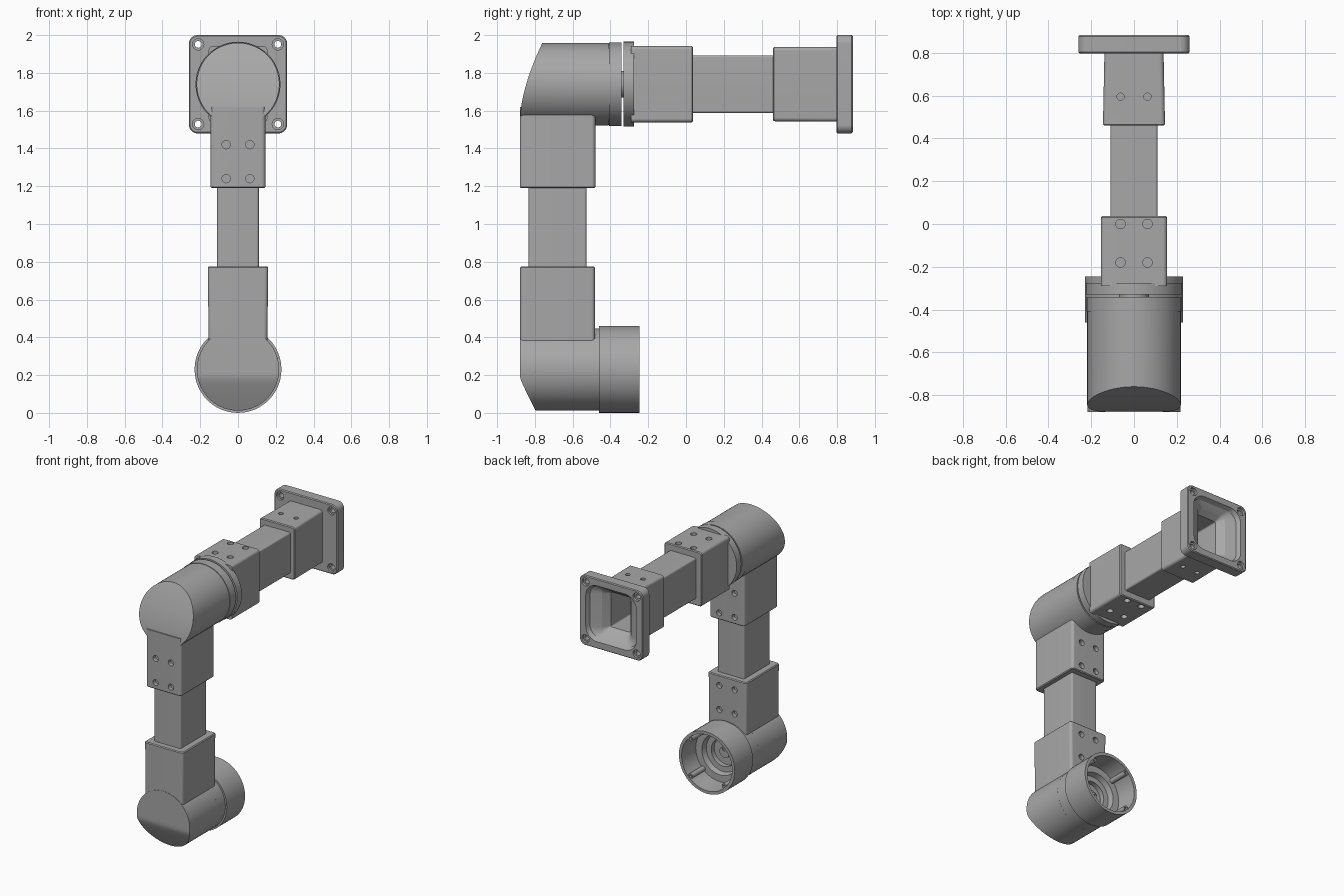
import bpy, bmesh
from math import pi, sin, cos
from mathutils import Matrix, Vector

cube = bpy.data.objects.get("Cube")
if cube:
    bpy.data.objects.remove(cube)

grey = bpy.data.materials.new("mid_grey")
grey.use_nodes = True
GREY = (0.39, 0.39, 0.39, 1)
grey.diffuse_color = GREY
grey.node_tree.nodes["Principled BSDF"].inputs["Base Color"].default_value = GREY

LOW_Z, HIGH_Z, POST_Y = 0.23, 1.74, -0.68
ALONG_Y = Matrix.Rotation(-pi / 2, 4, 'X')
HIGH = Matrix.Translation((0, 0, HIGH_Z)) @ ALONG_Y
LOW = Matrix.Translation((0, 0, LOW_Z)) @ ALONG_Y
POST = Matrix.Translation((0, POST_Y, 0))
parts = []


def make(name, bm, part=True):
    bmesh.ops.remove_doubles(bm, verts=bm.verts, dist=1e-5)
    bmesh.ops.recalc_face_normals(bm, faces=bm.faces)
    mesh = bpy.data.meshes.new(name)
    bm.to_mesh(mesh)
    bm.free()
    mesh.materials.append(grey)
    ob = bpy.data.objects.new(name, mesh)
    bpy.context.collection.objects.link(ob)
    if part:
        parts.append(ob)
    else:
        ob.hide_render = True
    return ob


def section(hx, hy, r, t, n=12):
    """Rounded rectangle at height t; a circle when r equals both halves."""
    pts = []
    for q, (sx, sy) in enumerate([(1, 1), (-1, 1), (-1, -1), (1, -1)]):
        for i in range(n + 1):
            a = (q + i / n) * pi / 2
            pts.append(Vector((sx * (hx - r) + r * cos(a), sy * (hy - r) + r * sin(a), t)))
    return pts


def loft(name, sections, matrix, part=True):
    bm = bmesh.new()
    rings = [[bm.verts.new(matrix @ p) for p in section(*s)] for s in sections]
    for a, b in zip(rings, rings[1:]):
        for i in range(len(a)):
            j = (i + 1) % len(a)
            bm.faces.new((a[i], a[j], b[j], b[i]))
    bm.faces.new(rings[0])
    bm.faces.new(rings[-1])
    return make(name, bm, part)


def lathe(name, profile, matrix):
    return loft(name, [(r, r, r, t) for r, t in profile], matrix)


def box(name, hx, hy, t0, t1, matrix, r=0.02, hx0=None):
    e = 0.006
    return loft(name, [(hx0 or hx, hy, r, t0), (hx, hy, r, t1 - e),
                       (hx - e, hy - e, r - e, t1)], matrix)


def cut(target, cutter):
    mod = target.modifiers.new("cut", 'BOOLEAN')
    mod.operation, mod.solver, mod.object = 'DIFFERENCE', 'EXACT', cutter
    bpy.context.view_layer.objects.active = target
    bpy.ops.object.modifier_apply(modifier=mod.name)


def drill(target, points, radius, length, rot=Matrix()):
    bm = bmesh.new()
    for p in points:
        bmesh.ops.create_cone(bm, cap_ends=True, segments=24, radius1=radius, radius2=radius,
                              depth=length, matrix=Matrix.Translation(p) @ rot)
    cutter = make("drill_cutter", bm, False)
    cut(target, cutter)
    bpy.data.objects.remove(cutter)


def joint_housing(name, radius, zc, back, front, n=64):
    """Cylinder along y whose front end follows front(z)."""
    bm = bmesh.new()
    f, b = [], []
    for i in range(n):
        a = (i + 0.5) * 2 * pi / n
        x, z = radius * sin(a), zc + radius * cos(a)
        f.append(bm.verts.new((x, front(z), z)))
        b.append(bm.verts.new((x, back, z)))
    for i in range(n):
        j = (i + 1) % n
        bm.faces.new((f[i], f[j], b[j], b[i]))
    for i in range(n // 2 - 1):
        bm.faces.new((f[i], f[i + 1], f[n - 2 - i], f[n - 1 - i]))
    bm.faces.new(b)
    return make(name, bm)


# Base joint: housing with chamfered nose and hollow rear collar
joint_housing("base_housing", 0.218, LOW_Z, -0.55,
              lambda z: -0.88 + 0.085 * (max(0, 0.19 - z) / 0.18) ** 1.1)
lathe("base_collar", [(0.218, -0.55), (0.218, -0.46), (0.23, -0.46), (0.23, -0.245),
                      (0.208, -0.245), (0.2, -0.4), (0.15, -0.4), (0.14, -0.44),
                      (0.1, -0.44), (0.1, -0.475), (0.04, -0.475), (0.04, -0.45)], LOW)
for k in range(4):
    a = pi / 4 + k * pi / 2
    boss = lathe("collar_boss_%d" % (k + 1), [(0.019, -0.41), (0.019, -0.25)],
                 Matrix.Translation((0.197 * cos(a), 0, 0.197 * sin(a))) @ LOW)
    drill(boss, [(0.197 * cos(a), -0.25, LOW_Z + 0.197 * sin(a))], 0.009, 0.05, ALONG_Y)

# Upright arm: two sockets joined by a tube
low_socket = box("lower_upright_socket", 0.16, 0.198, 0.36, 0.775, POST, hx0=0.155)
box("upright_tube", 0.11, 0.153, 0.7, 1.25, POST, r=0.012)
up_socket = box("upper_upright_socket", 0.145, 0.2, -1.62, -1.19,
                POST @ Matrix.Rotation(pi, 4, 'X'))
SIDES = (-0.063, 0.063)
drill(low_socket, [(x, -0.482, z) for x in SIDES for z in (0.52, 0.7)], 0.022, 0.06, ALONG_Y)
drill(up_socket, [(x, y, z) for x in SIDES for y in (-0.88, -0.48) for z in (1.24, 1.42)],
      0.022, 0.06, ALONG_Y)

# Elbow joint: sloped housing, ring, narrow neck and rotating flange
joint_housing("elbow_housing", 0.219, HIGH_Z, -0.41,
              lambda z: -0.877 + 0.117 * (max(0, z - 1.57) / 0.39) ** 1.6)
lathe("elbow_ring", [(0.215, -0.43), (0.215, -0.408), (0.222, -0.408), (0.222, -0.342)], HIGH)
lathe("elbow_neck", [(0.07, -0.36), (0.07, -0.31)], HIGH)
lathe("elbow_flange", [(0.225, -0.33), (0.225, -0.275)], HIGH)

# Horizontal arm
near_socket = box("near_arm_socket", 0.155, 0.202, -0.29, 0.037, HIGH)
arm_tube = box("arm_tube", 0.11, 0.153, 0.0, 0.55, HIGH, r=0.012)
far_socket = loft("far_arm_socket", [(0.139, 0.19, 0.014, 0.46), (0.145, 0.196, 0.02, 0.466),
                                     (0.138, 0.198, 0.02, 0.81)], HIGH)
drill(near_socket, [(x, y, HIGH_Z + s * 0.202) for x in SIDES for y in (0.0, -0.18)
                    for s in (-1, 1)], 0.022, 0.06)
drill(far_socket, [(x, 0.595, HIGH_Z + s * 0.198) for x in SIDES for s in (-1, 1)], 0.017, 0.05)

# Mounting plate with corner bolt holes
plate = loft("mounting_plate", [(0.254, 0.254, 0.04, 0.797), (0.26, 0.26, 0.045, 0.803),
                                (0.26, 0.26, 0.045, 0.877), (0.254, 0.254, 0.04, 0.883)], HIGH)
corners = [(sx * 0.211, sz * 0.211) for sx in (-1, 1) for sz in (-1, 1)]
drill(plate, [(x, 0.84, HIGH_Z + z) for x, z in corners], 0.018, 0.2, ALONG_Y)
drill(plate, [(x, y, HIGH_Z + z) for x, z in corners for y in (0.8, 0.88)], 0.03, 0.03, ALONG_Y)

# Tapered opening running through the plate into the tube
opening = loft("opening_cutter", [(0.08, 0.13, 0.01, 0.2), (0.08, 0.13, 0.01, 0.77),
                                  (0.12, 0.165, 0.04, 0.82), (0.195, 0.195, 0.08, 0.85),
                                  (0.215, 0.215, 0.1, 0.9)], HIGH, False)
for ob in (plate, far_socket, arm_tube):
    cut(ob, opening)
bpy.data.objects.remove(opening)

# Smooth the round faces and keep the edges sharp
bpy.ops.object.select_all(action='DESELECT')
for ob in parts:
    ob.select_set(True)
bpy.context.view_layer.objects.active = parts[0]
bpy.ops.object.shade_smooth_by_angle(angle=pi / 9)
